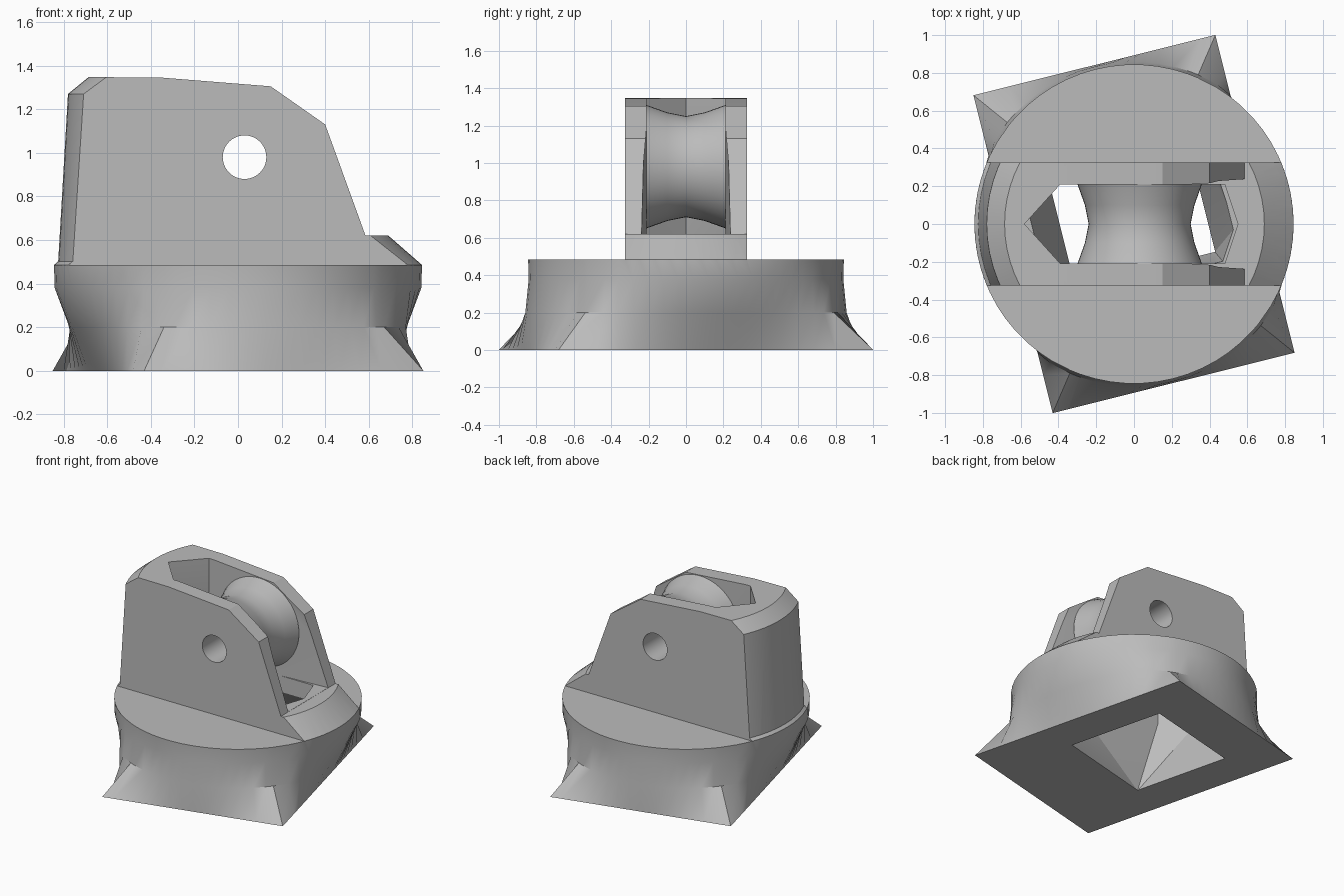
import bpy, bmesh
from math import sin, cos, pi, atan2, radians
from mathutils import Vector, Matrix

if "Cube" in bpy.data.objects:
    bpy.data.objects.remove(bpy.data.objects["Cube"])

grey = bpy.data.materials.new("plain grey")
grey.use_nodes = True
colour = (0.5, 0.5, 0.5, 1)
grey.diffuse_color = colour
grey.node_tree.nodes["Principled BSDF"].inputs["Base Color"].default_value = colour

TWIST = radians(14)          # turn of the rectangular foot
HALF_U, HALF_V = 0.66, 0.867  # half sizes of the foot
AXLE = Vector((0.03, 0, 0.98))
CHEEK_Y, SLOT_Y = 0.325, 0.21


def make(name, bm):
    bmesh.ops.recalc_face_normals(bm, faces=bm.faces[:])
    mesh = bpy.data.meshes.new(name)
    bm.to_mesh(mesh)
    bm.free()
    mesh.materials.append(grey)
    ob = bpy.data.objects.new(name, mesh)
    bpy.context.collection.objects.link(ob)
    return ob


def loft(name, rings, closed=False):
    """Skin a list of rings; cap the ends, or join last to first if closed."""
    bm = bmesh.new()
    rows = [[bm.verts.new(p) for p in ring] for ring in rings]
    n = len(rows[0])
    pairs = list(zip(rows, rows[1:] + rows[:1])) if closed else list(zip(rows, rows[1:]))
    for a, b in pairs:
        for i in range(n):
            j = (i + 1) % n
            bm.faces.new((a[i], a[j], b[j], b[i]))
    if not closed:
        bm.faces.new(rows[0])
        bm.faces.new(rows[-1])
    return make(name, bm)


def circle(r, z, n=64):
    return [(r * cos(2 * pi * i / n), r * sin(2 * pi * i / n), z) for i in range(n)]


def side_prism(name, outline, half):
    return loft(name, [[(x, y, z) for x, z in outline] for y in (-half, half)])


def hull(name, points):
    bm = bmesh.new()
    for p in points:
        bm.verts.new(p)
    bmesh.ops.convex_hull(bm, input=bm.verts[:])
    return make(name, bm)


def combine(ob, other, operation):
    """Apply a boolean and discard the second object."""
    mod = ob.modifiers.new("cut", 'BOOLEAN')
    mod.operation, mod.object, mod.solver = operation, other, 'EXACT'
    deps = bpy.context.evaluated_depsgraph_get()
    mesh = bpy.data.meshes.new_from_object(ob.evaluated_get(deps))
    ob.modifiers.clear()
    ob.data = mesh
    bpy.data.objects.remove(other)


# Base: twisted rectangle flowing through a waist into a round top
corner = atan2(HALF_V, HALF_U)
angles = [2 * pi * i / 64 for i in range(64)]
for c in (corner, pi - corner, pi + corner, 2 * pi - corner):
    k = min(range(64), key=lambda i: abs(angles[i] - c))
    angles[k] = c


def foot_radius(a):
    return min(HALF_U / max(abs(cos(a)), 1e-6), HALF_V / max(abs(sin(a)), 1e-6))


def base_ring(radius, z):
    return [(radius(a) * cos(a + TWIST), radius(a) * sin(a + TWIST), z) for a in angles]


body = loft("pulley_body", [
    base_ring(foot_radius, 0),
    base_ring(lambda a: min(0.86, (foot_radius(a) + 0.85) / 2), 0.2),
    base_ring(lambda a: 0.842, 0.38),
    base_ring(lambda a: 0.845, 0.485)])

# Sloping shelf in front of the slot, as wide as the cheeks
shelf = loft("shelf", [circle(0.835, 0.42), circle(0.845, 0.485), circle(0.69, 0.62)])
slab = side_prism("slab", [(-1, 0.3), (1, 0.3), (1, 1), (-1, 1)], CHEEK_Y)
combine(shelf, slab, 'INTERSECT')
combine(body, shelf, 'UNION')

# Upright housing: side outline trimmed to a round tapering back
housing = side_prism("housing", [
    (-1, 0.42), (0.65, 0.42), (0.585, 0.62), (0.4, 1.13),
    (0.15, 1.305), (-0.35, 1.345), (-1, 1.35)], CHEEK_Y)
taper = loft("taper", [circle(0.843, 0.4), circle(0.825, 0.5),
                       circle(0.78, 1.27), circle(0.67, 1.36)])
combine(housing, taper, 'INTERSECT')
combine(body, housing, 'UNION')

# Slot for the wheel, open at the front above the shelf
slot_outline = [(-0.58, 0), (-0.39, -SLOT_Y), (0.48, -SLOT_Y),
                (0.55, 0), (0.48, SLOT_Y), (-0.39, SLOT_Y)]
combine(body, loft("slot", [[(x, y, z) for x, y in slot_outline] for z in (0.4, 1.6)]),
        'DIFFERENCE')
mouth = [(x, s * (SLOT_Y + w), z) for s in (-1, 1)
         for x, w, z in ((0.2, 0, 0.621), (0.9, 0.05, 0.621), (0.2, 0, 1.2), (0.9, 0, 1.2))]
combine(body, hull("mouth", mouth), 'DIFFERENCE')

# Cavity from the rectangular hole underneath up to the slot
turn = Matrix.Rotation(TWIST, 3, 'Z')
hole = [Vector((-0.03, 0.12, -0.005)) + turn @ Vector((u, v, 0))
        for u in (-0.38, 0.38) for v in (-0.37, 0.37)]
combine(body, hull("cavity", hole + [(x, y, 0.5) for x, y in slot_outline]), 'DIFFERENCE')


# Axle hole through both cheeks
def axle_ring(r, y, n=48):
    return [AXLE + Vector((r * cos(2 * pi * i / n), y, r * sin(2 * pi * i / n)))
            for i in range(n)]


combine(body, loft("axle_hole", [axle_ring(0.1, -1), axle_ring(0.1, 1)]), 'DIFFERENCE')

# Grooved wheel
wheel = loft("grooved_wheel", [axle_ring(r, y) for r, y in (
    (0.1, -0.212), (0.33, -0.212), (0.29, -0.1), (0.27, 0),
    (0.29, 0.1), (0.33, 0.212), (0.1, 0.212))], closed=True)

# Smooth shading with crisp edges
for ob in (body, wheel):
    bpy.ops.object.select_all(action='DESELECT')
    ob.select_set(True)
    bpy.context.view_layer.objects.active = ob
    bpy.ops.object.shade_smooth_by_angle(angle=radians(25))
